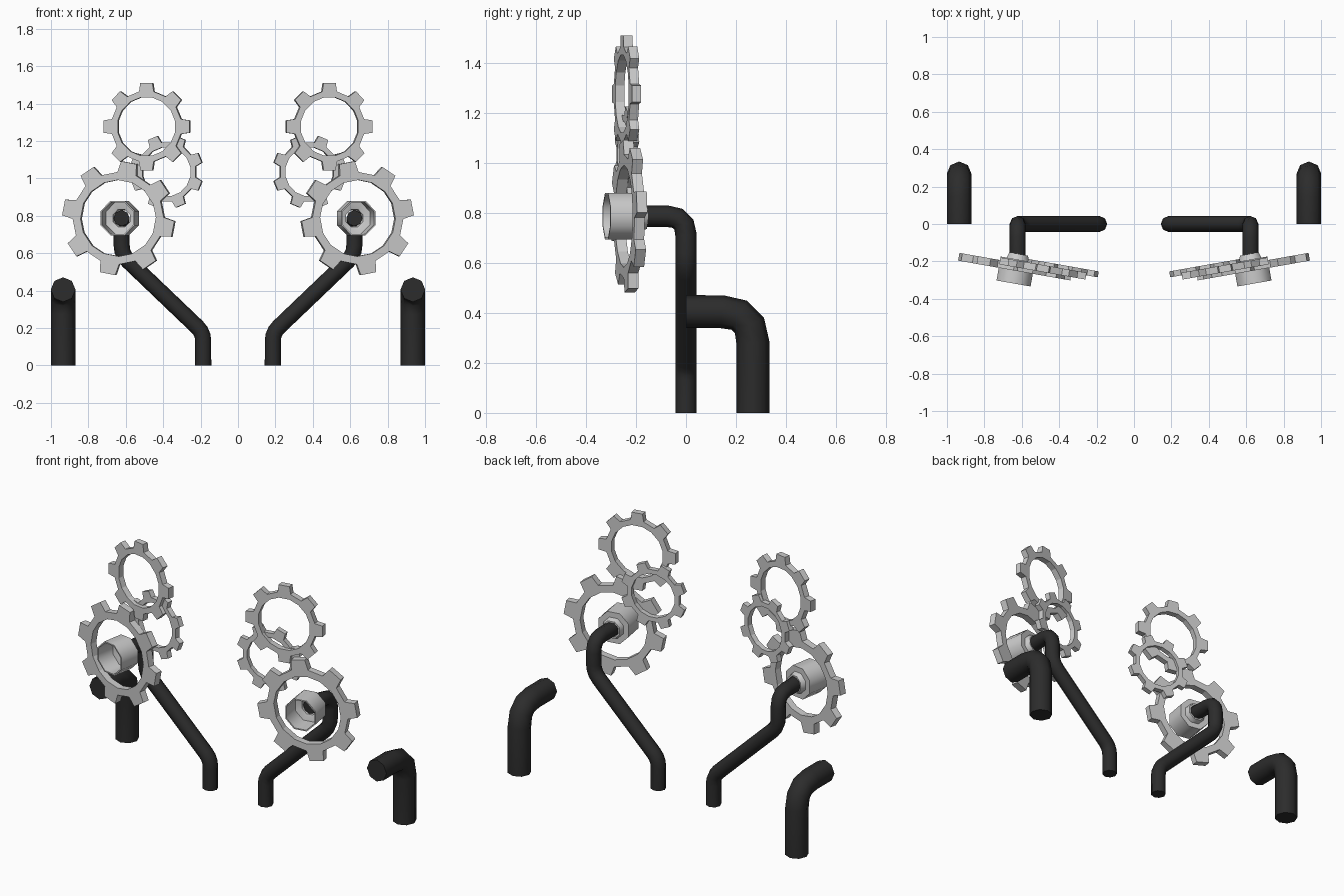
import bpy, bmesh, math
from mathutils import Vector, Matrix

if "Cube" in bpy.data.objects:
    bpy.data.objects.remove(bpy.data.objects["Cube"])

black = bpy.data.materials.new("black_pipe")
black.diffuse_color = (0.025, 0.025, 0.025, 1)
black.use_nodes = True
black.node_tree.nodes["Principled BSDF"].inputs["Base Color"].default_value = black.diffuse_color
TILT = math.radians(10)


def finish(ob, smooth=None):
    """Shade the part and mirror it to the left side."""
    bpy.ops.object.select_all(action='DESELECT')
    ob.select_set(True)
    bpy.context.view_layer.objects.active = ob
    if smooth:
        bpy.ops.object.shade_smooth_by_angle(angle=math.radians(smooth))
    ob.modifiers.new("mirror", 'MIRROR').use_clip = False


def mesh_object(name, bm):
    bmesh.ops.recalc_face_normals(bm, faces=bm.faces)
    me = bpy.data.meshes.new(name)
    bm.to_mesh(me)
    bm.free()
    ob = bpy.data.objects.new(name, me)
    bpy.context.collection.objects.link(ob)
    return ob


def facing(center):
    """Frame whose local z points forward and slightly outward."""
    return (Matrix.Translation(center) @ Matrix.Rotation(TILT, 4, 'Z')
            @ Matrix.Rotation(math.pi / 2, 4, 'X'))


def pipe(name, corners, fillets, radius):
    """Eight-sided pipe along a path with rounded corners."""
    pts = [Vector(c) for c in corners]
    path = [pts[0]]
    for a, b, c, d in zip(pts, pts[1:], pts[2:], fillets):
        p, q = b + (a - b).normalized() * d, b + (c - b).normalized() * d
        for t in (0, 1 / 3, 2 / 3, 1):
            path.append(p * (1 - t) ** 2 + b * 2 * t * (1 - t) + q * t * t)
    path.append(pts[-1])
    cu = bpy.data.curves.new(name, 'CURVE')
    cu.dimensions = '3D'
    cu.bevel_depth, cu.bevel_resolution, cu.use_fill_caps = radius, 2, True
    sp = cu.splines.new('POLY')
    sp.points.add(len(path) - 1)
    for pt, co in zip(sp.points, path):
        pt.co = (*co, 1)
    ob = bpy.data.objects.new(name, cu)
    bpy.context.collection.objects.link(ob)
    bpy.ops.object.select_all(action='DESELECT')
    ob.select_set(True)
    bpy.context.view_layer.objects.active = ob
    bpy.ops.object.convert(target='MESH')
    ob = bpy.context.object
    ob.data.materials.clear()
    ob.data.materials.append(black)
    finish(ob, 60)


def gear(name, center, r, thick, phase, teeth=8):
    """Open ring with tapered teeth."""
    bm = bmesh.new()

    def v(rad, deg):
        a = math.radians(deg)
        return bm.verts.new((rad * math.cos(a), rad * math.sin(a), -thick / 2))
    inner, root = [], []
    half, tip = 12, 8
    mids = [phase + i * 360 / teeth for i in range(teeth)]
    for m in mids:
        for s in (-half, half):
            inner.append(v(r * 0.67, m + s))
            root.append(v(r * 0.81, m + s))
    n = len(inner)
    for i in range(n):
        j = (i + 1) % n
        bm.faces.new((inner[i], root[i], root[j], inner[j]))
    for i, m in enumerate(mids):
        bm.faces.new((root[2 * i], v(r, m - tip), v(r, m + tip), root[2 * i + 1]))
    ext = bmesh.ops.extrude_face_region(bm, geom=bm.faces[:], use_keep_orig=True)
    bmesh.ops.translate(bm, vec=(0, 0, thick),
                        verts=[e for e in ext["geom"] if isinstance(e, bmesh.types.BMVert)])
    # drop the inner faces left where teeth join the ring
    bad = [f for f in bm.faces if all(len(e.link_faces) > 2 for e in f.edges)]
    bmesh.ops.delete(bm, geom=bad, context='FACES_ONLY')
    bm.transform(facing(center))
    finish(mesh_object(name, bm))


def lathe(name, center, profile, sides=8):
    """Closed (radius, depth) profile turned about the tilted axis."""
    bm = bmesh.new()
    rings = []
    for i in range(sides):
        a = (i + 0.5) * 2 * math.pi / sides
        rings.append([bm.verts.new((r * math.cos(a), r * math.sin(a), d)) for r, d in profile])
    for i in range(sides):
        A, B = rings[i], rings[(i + 1) % sides]
        for k in range(len(profile)):
            m = (k + 1) % len(profile)
            bm.faces.new((A[k], A[m], B[m], B[k]))
    bm.transform(facing(center))
    finish(mesh_object(name, bm), 50)


# Short rear pipes at the outer edges
pipe("rear_pipe", [(0.935, 0.268, 0), (0.935, 0.268, 0.405), (0.935, 0, 0.405)],
     [0.125], 0.066)

# Long bent pipes carrying the gears
pipe("support_pipe", [(0.186, 0, 0), (0.186, 0, 0.175), (0.622, 0, 0.592),
                      (0.622, 0, 0.787), (0.622, -0.2, 0.787)],
     [0.045, 0.05, 0.075], 0.043)

# Hub cup with a collar around the pipe end
lathe("hub", (0.644, -0.318, 0.787),
      [(0.1, 0), (0.1, -0.13), (0.065, -0.13), (0.055, -0.16), (0.045, -0.16),
       (0.05, -0.12), (0.065, -0.115), (0.09, -0.11), (0.092, 0)])

# Three gears per side
gear("large_gear", (0.637, -0.228, 0.787), 0.305, 0.042, 11)
gear("middle_gear", (0.38, -0.236, 1.035), 0.198, 0.032, 22.5)
gear("top_gear", (0.487, -0.238, 1.277), 0.236, 0.037, 0)
